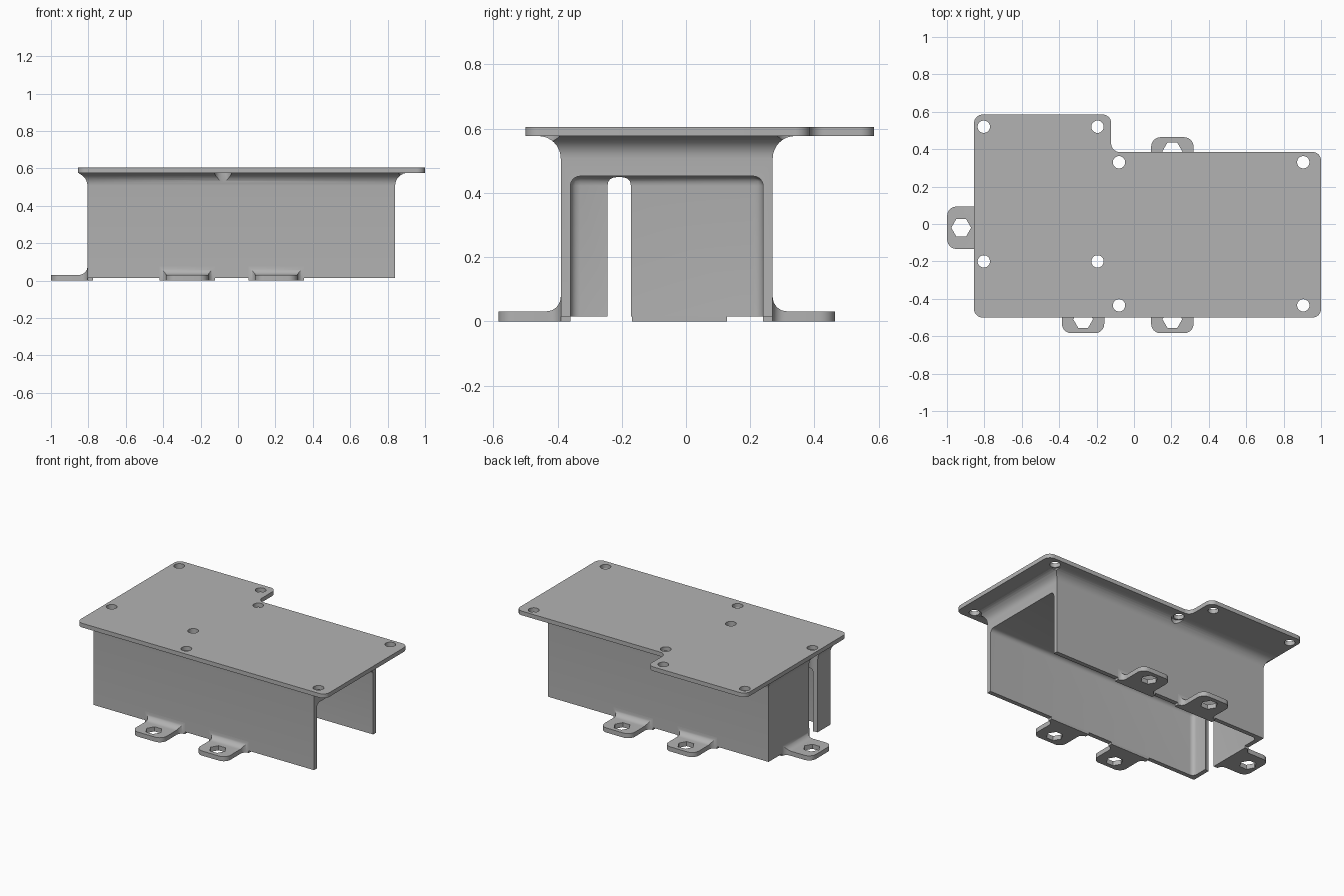
import bpy, bmesh
from math import sin, cos, pi, sqrt, radians
from mathutils import Vector

if "Cube" in bpy.data.objects:
    bpy.data.objects.remove(bpy.data.objects["Cube"])

GREY = (0.448, 0.448, 0.448, 1)
grey = bpy.data.materials.new("grey_plastic")
grey.use_nodes = True
grey.diffuse_color = GREY
grey.node_tree.nodes["Principled BSDF"].inputs["Base Color"].default_value = GREY

# Main dimensions
LEFT, RIGHT, FRONT, BACK = -0.805, 0.84, -0.39, 0.27
WALL, WALL_BOTTOM, CEILING = 0.03, 0.015, 0.452
PLATE_LOW, PLATE_TOP = 0.577, 0.605
FILLET = 0.07
STEPS = 8


def make(name, bm):
    bmesh.ops.recalc_face_normals(bm, faces=bm.faces)
    mesh = bpy.data.meshes.new(name)
    bm.to_mesh(mesh)
    bm.free()
    obj = bpy.data.objects.new(name, mesh)
    bpy.context.collection.objects.link(obj)
    mesh.materials.append(grey)
    return obj


def loft(rings):
    """Skin a series of equal-length point rings and cap both ends."""
    bm = bmesh.new()
    loops = [[bm.verts.new(p) for p in ring] for ring in rings]
    for a, b in zip(loops, loops[1:]):
        for i in range(len(a)):
            j = (i + 1) % len(a)
            bm.faces.new((a[i], a[j], b[j], b[i]))
    bm.faces.new(loops[0])
    bm.faces.new(loops[-1])
    return bm


def prism(outline, z0, z1):
    return loft([[(x, y, z) for x, y in outline] for z in (z0, z1)])


def circle(x, y, r, n=32):
    return [(x + r * cos(2 * pi * i / n), y + r * sin(2 * pi * i / n)) for i in range(n)]


def cut(obj, bm):
    cutter = make("cutter", bm)
    cutter.hide_render = True
    mod = obj.modifiers.new("cut", "BOOLEAN")
    mod.operation, mod.solver, mod.object = "DIFFERENCE", "EXACT", cutter
    bpy.context.view_layer.objects.active = obj
    bpy.ops.object.modifier_apply(modifier=mod.name)
    bpy.data.objects.remove(cutter)


def finish(obj):
    obj.data.shade_smooth()
    obj.data.set_sharp_from_angle(angle=radians(30))


# Mounting plate: stepped outline with rounded corners and screw holes
outline = [(-0.855, -0.5), (1, -0.5), (1, 0.385), (-0.122, 0.385), (-0.122, 0.585), (-0.855, 0.585)]
bm = prism(outline, PLATE_LOW, PLATE_TOP)
upright = [e for e in bm.edges if abs(e.verts[0].co.z - e.verts[1].co.z) > 0.01]
bmesh.ops.bevel(bm, geom=upright, offset=0.045, segments=STEPS, profile=0.5, affect="EDGES")
plate = make("mounting_plate", bm)
outer_holes = [(x, y) for x in (-0.08, 0.905) for y in (-0.435, 0.33)]
inner_holes = [(x, y) for x in (-0.803, -0.195) for y in (-0.2, 0.52)]
for x, y in outer_holes + inner_holes:
    cut(plate, prism(circle(x, y, 0.033), 0.5, 0.7))
finish(plate)


# Housing: block flaring out under the plate
def rect(off, z):
    x0 = max(LEFT - off, -0.852)
    return [(x0, FRONT - off, z), (RIGHT + off, FRONT - off, z),
            (RIGHT + off, BACK + off, z), (x0, BACK + off, z)]


rings = [rect(0, WALL_BOTTOM)]
for i in range(STEPS + 1):
    a = pi / 2 * i / STEPS
    rings.append(rect(FILLET * (1 - cos(a)), PLATE_LOW - FILLET + FILLET * sin(a)))
rings.append(rect(FILLET, PLATE_LOW + 0.008))
housing = make("housing", loft(rings))

# Cavity open at the bottom and at one end, with rounded inner corners
x0, y0, y1 = LEFT + WALL, FRONT + WALL, BACK - WALL
bm = prism([(x0, y0), (2, y0), (2, y1), (x0, y1)], -1, CEILING)
bmesh.ops.bevel(bm, geom=bm.edges[:], offset=0.03, segments=6, profile=0.5, affect="EDGES")
cut(housing, bm)

# Screw clearances through the flare, the ceiling and the end wall
for x, y in outer_holes:
    cut(housing, prism(circle(x, y - 0.003 if y < 0 else y, 0.045), 0.3, 0.7))
cut(housing, prism(circle(-0.803, -0.208, 0.046), -0.1, 0.7))
cut(housing, prism(circle(-0.195, -0.2, 0.033), 0.3, 0.7))
finish(housing)


# Foot tabs: flared into the wall, rounded outside, hexagonal hole
def foot_tab(name, foot, out):
    foot, out = Vector(foot), Vector(out)
    side = Vector((-out.y, out.x))
    half, length, flare, corner, thick = 0.113, 0.194, 0.035, 0.05, 0.031
    rise = 0.045
    sections = [(-WALL, half + flare, 0.02), (-0.004, half + flare, 0.02),
                (-0.003, half + flare, thick + rise)]
    for i in range(STEPS + 1):
        a = pi / 2 * i / STEPS
        d = rise * (1 - cos(a))
        w = half + flare - sqrt(max(0, flare ** 2 - max(0, flare - d) ** 2))
        sections.append((d, w, thick + rise * (1 - sin(a))))
    for i in range(STEPS + 1):
        a = pi / 2 * i / STEPS
        sections.append((length - corner + corner * sin(a), half - corner + corner * cos(a), thick))
    rings = []
    for d, w, top in sections:
        ring = []
        for s, z in ((-w, 0), (w, 0), (w, top), (-w, top)):
            p = foot + out * d + side * s
            ring.append((p.x, p.y, z))
        rings.append(ring)
    tab = make(name, loft(rings))
    c = foot + out * 0.119
    cut(tab, prism(circle(c.x, c.y, 0.053, 6), -0.1, 0.2))
    finish(tab)


for label, x in (("right", -0.272), ("left", 0.205)):
    foot_tab("front_tab_" + label, (x, FRONT), (0, -1))
    foot_tab("back_tab_" + label, (x, BACK), (0, 1))
foot_tab("end_tab", (LEFT, -0.02), (-1, 0))
